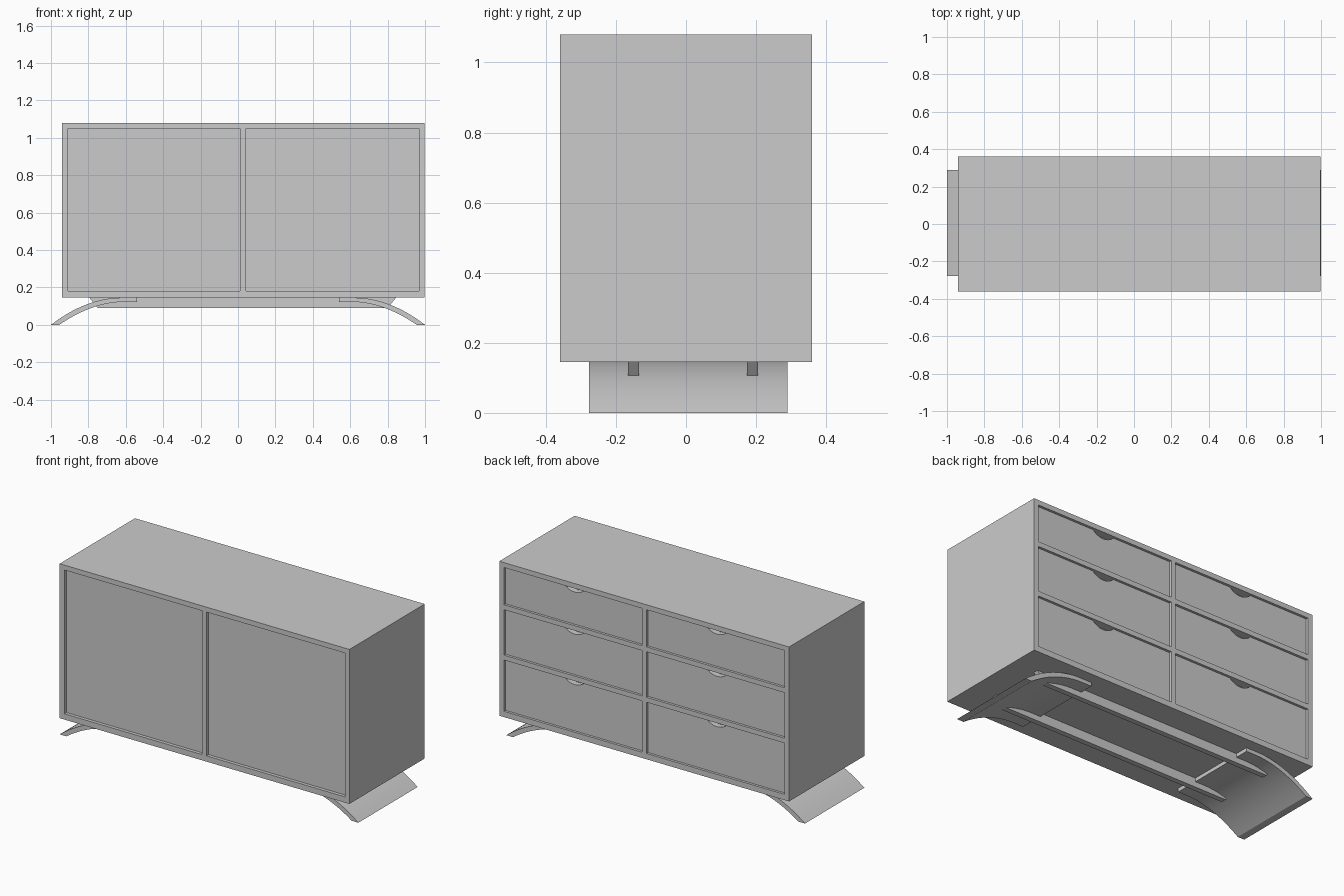
import bpy
import bmesh
import math

if "Cube" in bpy.data.objects:
    bpy.data.objects.remove(bpy.data.objects["Cube"], do_unlink=True)

GREY = (0.6, 0.6, 0.6, 1.0)
mat = bpy.data.materials.new("plain_grey")
mat.use_nodes = True
mat.diffuse_color = GREY
mat.node_tree.nodes["Principled BSDF"].inputs["Base Color"].default_value = GREY


def add_prism(bm, profile, y0, y1):
    """Extrude an x-z outline from y0 to y1."""
    face = bm.faces.new([bm.verts.new((x, y0, z)) for x, z in profile])
    new = bmesh.ops.extrude_face_region(bm, geom=[face])["geom"]
    verts = [v for v in new if isinstance(v, bmesh.types.BMVert)]
    bmesh.ops.translate(bm, verts=verts, vec=(0, y1 - y0, 0))


def make_object(name, prisms):
    bm = bmesh.new()
    for profile, y0, y1 in prisms:
        add_prism(bm, profile, y0, y1)
    bmesh.ops.recalc_face_normals(bm, faces=bm.faces)
    mesh = bpy.data.meshes.new(name)
    bm.to_mesh(mesh)
    bm.free()
    mesh.materials.append(mat)
    obj = bpy.data.objects.new(name, mesh)
    bpy.context.collection.objects.link(obj)
    return obj


def rect(x0, x1, z0, z1):
    return [(x0, z0), (x1, z0), (x1, z1), (x0, z1)]


def notched_rect(x0, x1, z0, z1, half=0.07, drop=0.03):
    """Rectangle with a shallow finger scoop in its top edge."""
    mid = (x0 + x1) / 2
    radius = (half ** 2 + drop ** 2) / (2 * drop)
    span = math.asin(half / radius)
    arc = []
    for i in range(13):
        a = span * (1 - i / 6)
        arc.append((mid + radius * math.sin(a),
                    z1 - drop + radius * (1 - math.cos(a))))
    return [(x0, z0), (x1, z0), (x1, z1)] + arc + [(x0, z1)]


# Layout of the cabinet openings
DEPTH = 0.36
BOTTOM, TOP = 0.145, 1.08
COLUMNS = {"right": (-0.91, 0.012), "left": (0.042, 0.967)}
ROWS = {"lower": (0.18, 0.49), "middle": (0.52, 0.795), "upper": (0.825, 1.05)}
DOOR_Z = (0.18, 1.05)
POCKET = 0.05

# Cabinet body with pockets cut for doors and drawers
body = make_object("cabinet_body",
                   [(rect(-0.942, 0.998, BOTTOM, TOP), -DEPTH, DEPTH)])
pockets = []
for col in COLUMNS.values():
    pockets.append((rect(*col, *DOOR_Z), -DEPTH - 0.1, -DEPTH + POCKET))
    for row in ROWS.values():
        pockets.append((rect(*col, *row), DEPTH - POCKET, DEPTH + 0.1))
cutter = make_object("pocket_cutter", pockets)
cutter.hide_render = True
cut = body.modifiers.new("pockets", "BOOLEAN")
cut.operation = "DIFFERENCE"
cut.solver = "EXACT"
cut.object = cutter
bpy.context.view_layer.objects.active = body
body.select_set(True)
bpy.ops.object.modifier_apply(modifier=cut.name)
bpy.data.objects.remove(cutter, do_unlink=True)

# Door panels at the front, drawer fronts at the back
for side, col in COLUMNS.items():
    make_object(side + "_door",
                [(rect(*col, *DOOR_Z), -DEPTH + 0.02, -DEPTH + POCKET)])
    for level, row in ROWS.items():
        make_object(side + "_" + level + "_drawer",
                    [(notched_rect(*col, *row), DEPTH - POCKET, DEPTH - 0.015)])


def leg_curve(start, tip, height, steps=16):
    """Arc that leaves horizontally and falls to the ground at the tip."""
    points = []
    for i in range(steps + 1):
        t = i / steps
        points.append((start + (tip - start) * t, height * (1 - t * t)))
    return points


# Curved sheet legs
upper = [(0.54, BOTTOM)] + leg_curve(0.62, 1.0, BOTTOM)
lower = [(0.54, 0.123)] + leg_curve(0.6, 0.955, 0.123)
outline = upper + lower[::-1]
for side, sign in (("left", 1), ("right", -1)):
    leg = make_object(side + "_curved_leg",
                      [([(sign * x, z) for x, z in outline], -0.277, 0.29)])
    bpy.ops.object.select_all(action="DESELECT")
    leg.select_set(True)
    bpy.context.view_layer.objects.active = leg
    bpy.ops.object.shade_smooth_by_angle(angle=math.radians(30))

# Rails under the cabinet, passing through the legs
rail = [(-0.795, BOTTOM), (-0.75, 0.09), (0.8, 0.09), (0.845, BOTTOM)]
for name, y in (("front_rail", -0.15), ("back_rail", 0.19)):
    make_object(name, [(rail, y - 0.016, y + 0.016)])
